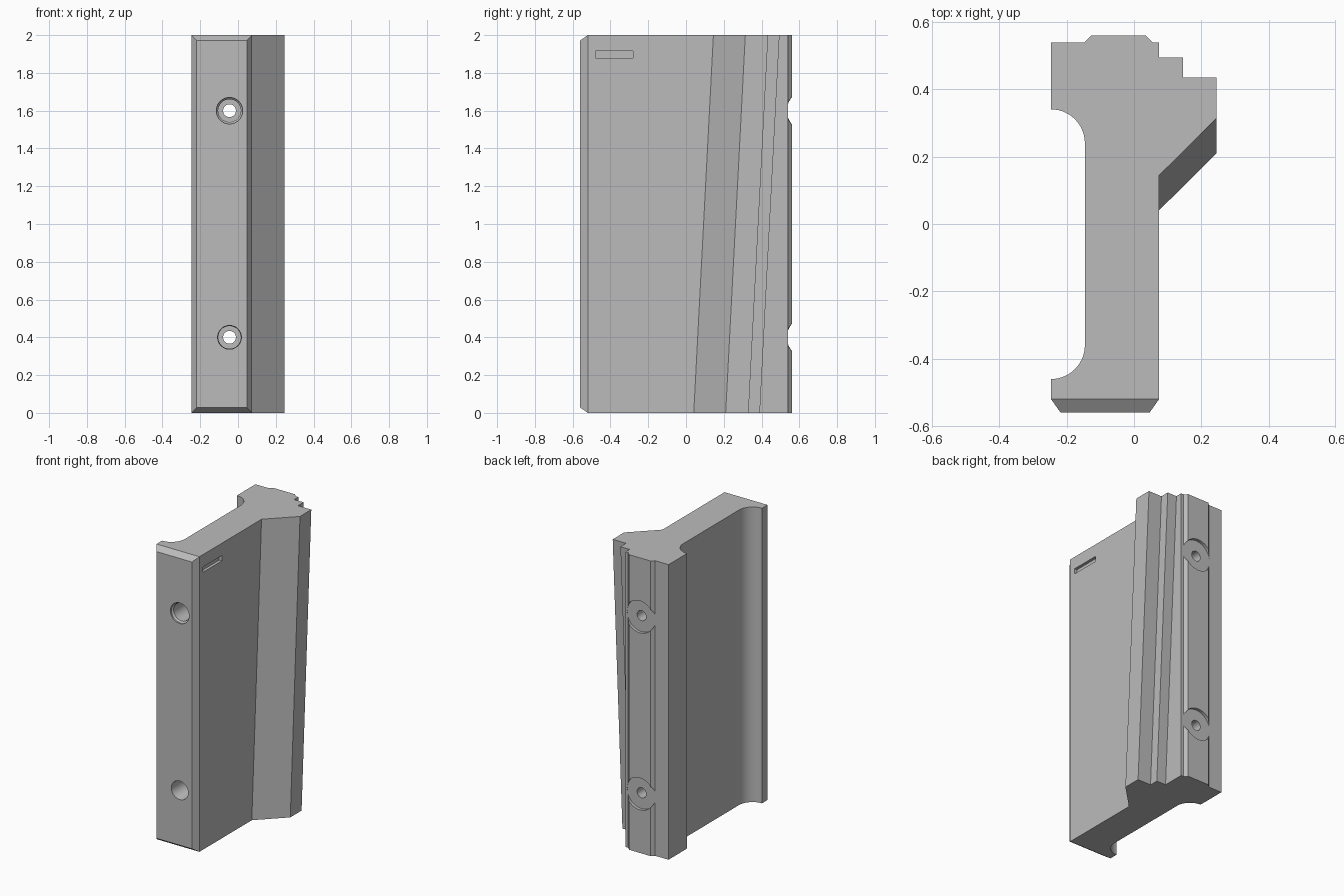
import bpy, bmesh
from math import cos, sin, radians, pi
from mathutils import Matrix

cube = bpy.data.objects.get("Cube")
if cube:
    bpy.data.objects.remove(cube, do_unlink=True)

HEIGHT = 2.0
SLANT = 0.104          # how far the wing leans forward at the bottom
HOLE_X = -0.045

grey = bpy.data.materials.new("plain_grey")
grey.use_nodes = True
grey.diffuse_color = (0.5, 0.5, 0.5, 1)
grey.node_tree.nodes["Principled BSDF"].inputs["Base Color"].default_value = (0.5, 0.5, 0.5, 1)


def finish(bm, name):
    bmesh.ops.recalc_face_normals(bm, faces=bm.faces)
    mesh = bpy.data.meshes.new(name)
    bm.to_mesh(mesh)
    bm.free()
    obj = bpy.data.objects.new(name, mesh)
    obj.data.materials.append(grey)
    bpy.context.collection.objects.link(obj)
    return obj


def arc(cx, cy, r, start, end, steps=14):
    angles = [radians(start + (end - start) * i / steps) for i in range(steps + 1)]
    return [(cx + r * cos(a), cy + r * sin(a), 0) for a in angles]


# Cross-section: x, y, and 1 where the point belongs to the slanted wing
section = [(-0.247, -0.52, 0), (0.075, -0.52, 0),
           (0.075, 0.145, 1), (0.245, 0.314, 1), (0.245, 0.435, 1), (0.145, 0.435, 1),
           (0.145, 0.495, 1), (0.075, 0.495, 1),
           (0.075, 0.54, 0), (0.055, 0.54, 0), (0.035, 0.56, 0),
           (-0.127, 0.56, 0), (-0.147, 0.54, 0), (-0.247, 0.54, 0)]
section += arc(-0.247, 0.24, 0.101, 90, 0)        # back cove
section += arc(-0.247, -0.36, 0.101, 0, -90)      # front cove

# Body lofted from the bottom section to the top section
bm = bmesh.new()
low = [bm.verts.new((x, y - SLANT * w, 0)) for x, y, w in section]
top = [bm.verts.new((x, y, HEIGHT)) for x, y, w in section]
bm.faces.new(low)
bm.faces.new(top)
sides = []
for i in range(len(section)):
    j = (i + 1) % len(section)
    sides.append(bm.faces.new((low[i], low[j], top[j], top[i])))
bmesh.ops.recalc_face_normals(bm, faces=bm.faces)
# Bevelled front panel
bmesh.ops.inset_region(bm, faces=[sides[0]], thickness=0.04, depth=0.04)
body = finish(bm, "grip_body")


def cut(cutter):
    mod = body.modifiers.new("cut", 'BOOLEAN')
    mod.operation = 'DIFFERENCE'
    mod.solver = 'EXACT'
    mod.object = cutter
    bpy.ops.object.select_all(action='DESELECT')
    bpy.context.view_layer.objects.active = body
    body.select_set(True)
    bpy.ops.object.modifier_apply(modifier=mod.name)
    bpy.data.objects.remove(cutter, do_unlink=True)


def turned_cutter(name, z, profile, segments=40):
    """Solid of revolution along y from (y, radius) pairs."""
    bm = bmesh.new()
    rings = [[bm.verts.new((HOLE_X + r * cos(2 * pi * k / segments), y,
                            z + r * sin(2 * pi * k / segments)))
              for k in range(segments)] for y, r in profile]
    for a, b in zip(rings, rings[1:]):
        for k in range(segments):
            n = (k + 1) % segments
            bm.faces.new((a[k], a[n], b[n], b[k]))
    bm.faces.new(rings[0])
    bm.faces.new(rings[-1])
    return finish(bm, name)


# Stepped screw holes, with round clearings through the back rail
for z, mouth, bore in ((0.4, 0.063, 0.06), (1.6, 0.07, 0.06)):
    cut(turned_cutter("screw_hole_cutter", z,
                      [(-0.7, mouth), (-0.55, mouth), (-0.54, bore), (0.4, bore),
                       (0.4, 0.034), (0.7, 0.034)]))
    cut(turned_cutter("rail_clearing_cutter", z, [(0.5395, 0.108), (0.7, 0.108)], 64))

# Shallow slot near the top of the left side
bm = bmesh.new()
bmesh.ops.create_cube(bm, size=1, matrix=Matrix.Translation((0.085, -0.38, 1.898))
                      @ Matrix.Diagonal((0.06, 0.2, 0.036, 1)))
cut(finish(bm, "slot_cutter"))

bpy.ops.object.select_all(action='DESELECT')
body.select_set(True)
bpy.context.view_layer.objects.active = body
bpy.ops.object.shade_smooth_by_angle(angle=radians(25))
